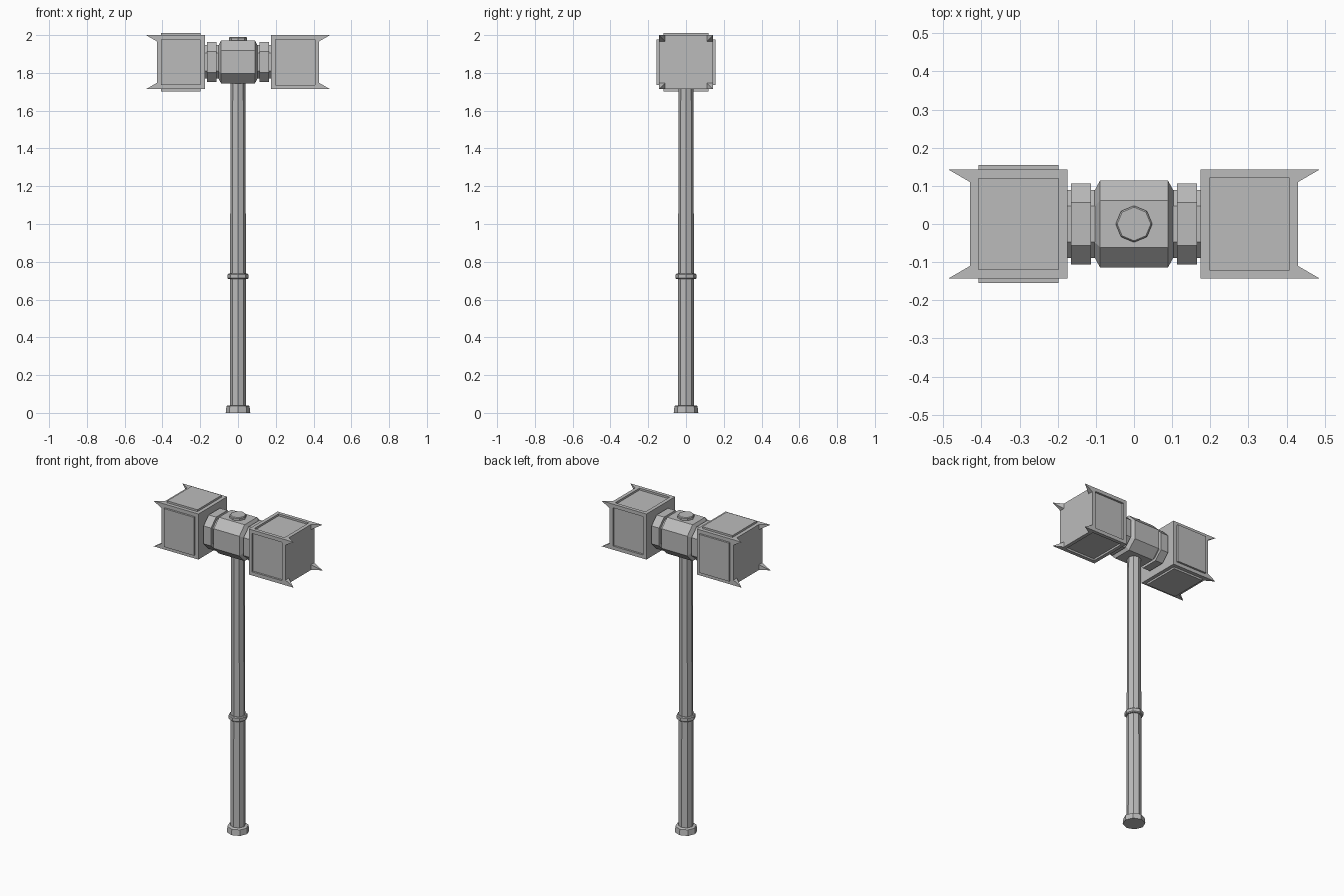
import bpy, bmesh, math
from mathutils import Vector

cube = bpy.data.objects.get("Cube")
if cube:
    bpy.data.objects.remove(cube, do_unlink=True)

steel = bpy.data.materials.new("steel_grey")
steel.use_nodes = True
GREY = (0.5, 0.5, 0.5, 1)
steel.diffuse_color = GREY
steel.node_tree.nodes["Principled BSDF"].inputs["Base Color"].default_value = GREY

HEAD_Z = 1.858   # centre height of the hammer head
HALF = 0.143     # half width of a striking block


def finish(name, bm):
    bmesh.ops.recalc_face_normals(bm, faces=bm.faces)
    mesh = bpy.data.meshes.new(name)
    bm.to_mesh(mesh)
    bm.free()
    mesh.materials.append(steel)
    obj = bpy.data.objects.new(name, mesh)
    bpy.context.collection.objects.link(obj)
    return obj


def loft(name, rings):
    """Skin a row of matching rings and cap both ends."""
    bm = bmesh.new()
    rows = [[bm.verts.new(p) for p in ring] for ring in rings]
    n = len(rows[0])
    for a, b in zip(rows, rows[1:]):
        for i in range(n):
            j = (i + 1) % n
            bm.faces.new((a[i], a[j], b[j], b[i]))
    bm.faces.new(rows[0])
    bm.faces.new(rows[-1])
    return finish(name, bm)


def post(name, profile):
    """Eight-sided upright part from (radius, height) pairs."""
    turns = [i * math.tau / 8 for i in range(8)]
    return loft(name, [[(r * math.cos(t), r * math.sin(t), z) for t in turns]
                       for r, z in profile])


def collar(name, profile, flat=0.53):
    """Eight-sided part along x from (x, half width) pairs."""
    shape = [(1, -flat), (1, flat), (flat, 1), (-flat, 1),
             (-1, flat), (-1, -flat), (-flat, -1), (flat, -1)]
    return loft(name, [[(x, r * u, HEAD_Z + r * v) for u, v in shape]
                       for x, r in profile])


def block(name, side):
    """Striking block with recessed panels on its four long sides."""
    bm = bmesh.new()
    bmesh.ops.create_cube(bm, size=1)
    for v in bm.verts:
        v.co = Vector((side * (0.3025 + 0.255 * v.co.x),
                       2 * HALF * v.co.y, HEAD_Z - 0.001 + 2 * HALF * v.co.z))
    bmesh.ops.recalc_face_normals(bm, faces=bm.faces)
    panels = [f for f in bm.faces if abs(f.normal.x) < 0.5]
    bmesh.ops.inset_individual(bm, faces=panels, thickness=0.032)
    for f in panels:
        inward = f.normal * -0.012
        new = bmesh.ops.extrude_discrete_faces(bm, faces=[f])["faces"][0]
        bmesh.ops.translate(bm, verts=new.verts, vec=inward)
    return finish(name, bm)


def spike(name, side, sy, sz):
    """Pyramid whose tip continues the outer corner of the block."""
    bm = bmesh.new()
    base = [bm.verts.new((side * 0.43, sy * a, HEAD_Z - 0.001 + sz * b))
            for a, b in ((HALF, HALF), (0.11, HALF), (0.11, 0.11), (HALF, 0.11))]
    tip = bm.verts.new((side * 0.487, sy * HALF, HEAD_Z - 0.001 + sz * HALF))
    bm.faces.new(base)
    for i in range(4):
        bm.faces.new((base[i], base[(i + 1) % 4], tip))
    return finish(name, bm)


# Handle and its fittings
post("handle", [(0.043, 0.02), (0.042, 0.72), (0.039, 1.76)])
post("pommel", [(0.065, 0), (0.061, 0.036), (0.052, 0.04)])
post("grip_ring", [(0.05, 0.708), (0.055, 0.713), (0.055, 0.732), (0.05, 0.737)])
post("top_cap", [(0.048, 1.96), (0.048, 1.985), (0.044, 1.99)])

# Head centre
collar("head_hub", [(-0.105, 0.085), (-0.089, 0.114), (0.089, 0.114), (0.105, 0.085)], 0.54)

# Both ends of the head
for word, side in (("left", 1), ("right", -1)):
    collar(f"{word}_neck", [(side * 0.09, 0.089), (side * 0.18, 0.089)])
    collar(f"{word}_collar", [(side * 0.113, 0.106), (side * 0.165, 0.106)])
    block(f"{word}_striking_block", side)
    for depth, sy in (("front", -1), ("back", 1)):
        for level, sz in (("upper", 1), ("lower", -1)):
            spike(f"{word}_{level}_{depth}_spike", side, sy, sz)
